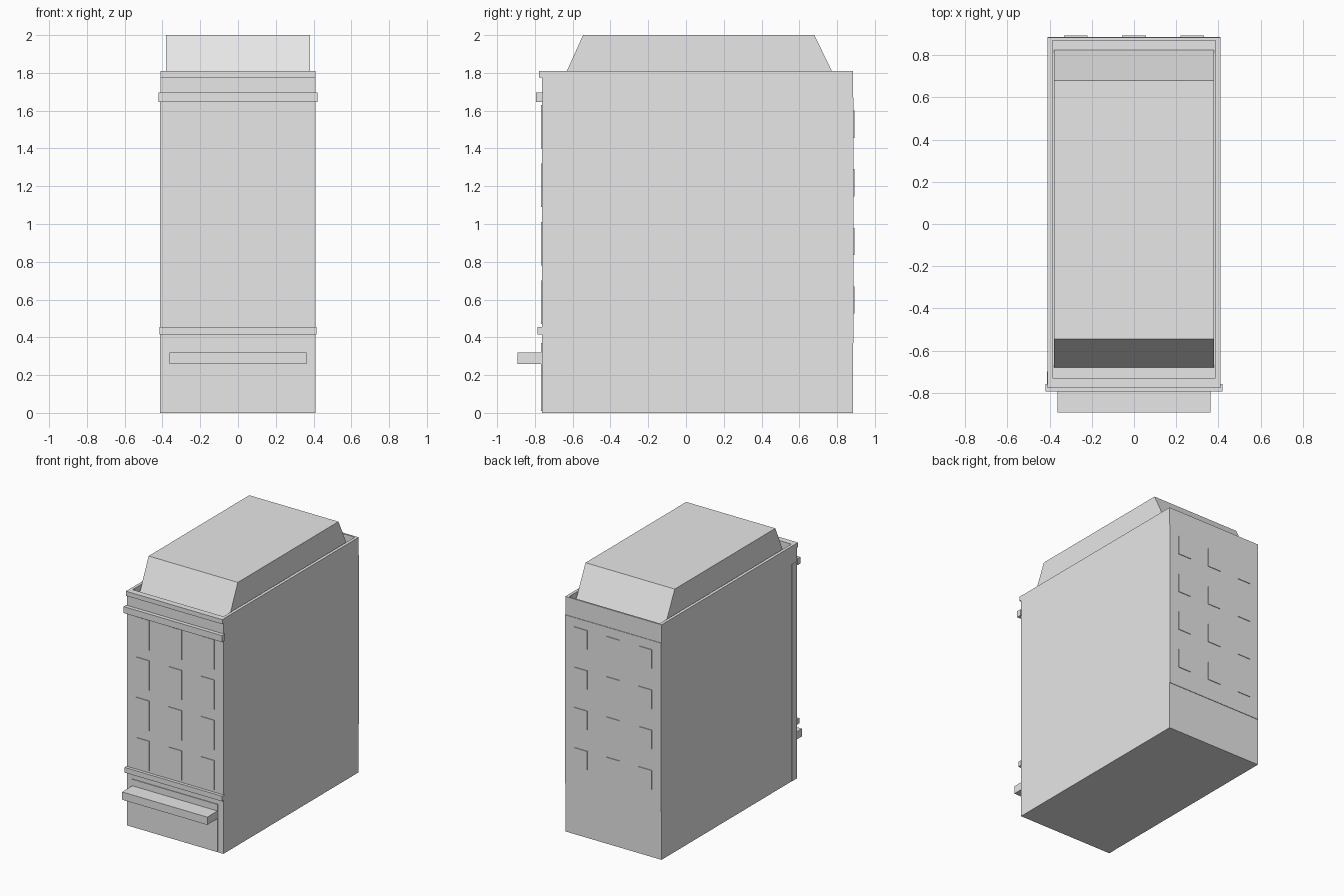
import bpy
import bmesh

cube = bpy.data.objects.get("Cube")
if cube:
    bpy.data.objects.remove(cube, do_unlink=True)

grey = bpy.data.materials.new("plain grey")
grey.use_nodes = True
grey.diffuse_color = (0.8, 0.8, 0.8, 1)
grey.node_tree.nodes["Principled BSDF"].inputs["Base Color"].default_value = (0.8, 0.8, 0.8, 1)

W = 0.41                      # half width of the building
FRONT, BACK = -0.763, 0.883   # wall planes
TOP, DECK = 1.81, 1.70        # parapet top and roof deck


def finish(name, bm):
    mesh = bpy.data.meshes.new(name)
    bmesh.ops.recalc_face_normals(bm, faces=bm.faces)
    bm.to_mesh(mesh)
    bm.free()
    mesh.materials.append(grey)
    obj = bpy.data.objects.new(name, mesh)
    bpy.context.collection.objects.link(obj)
    return obj


def box(name, x, y, z):
    """Box from (low, high) pairs on each axis."""
    bm = bmesh.new()
    bmesh.ops.create_cube(bm, size=1)
    for v in bm.verts:
        v.co = [pair[c > 0] for pair, c in zip((x, y, z), v.co)]
    return finish(name, bm)


# Main block: the top is inset and sunk to leave the parapet around the deck
bm = bmesh.new()
bmesh.ops.create_cube(bm, size=1)
for v in bm.verts:
    v.co = (W if v.co.x > 0 else -W, BACK if v.co.y > 0 else FRONT, TOP if v.co.z > 0 else 0)
bm.normal_update()
top = max(bm.faces, key=lambda f: f.calc_center_median().z)
bmesh.ops.inset_individual(bm, faces=[top], thickness=0.02)
for v in top.verts:
    v.co.x = 0.387 if v.co.x > 0 else -0.387
    v.co.y = 0.87 if v.co.y > 0 else -0.73
rim = [v.co.copy() for v in top.verts]
bottom = bmesh.ops.extrude_discrete_faces(bm, faces=[top])["faces"][0]
for v in bottom.verts:
    v.co.z = DECK
finish("building_body", bm)

# Roof block with sloping front and back
bm = bmesh.new()
profile = [(-0.68, DECK), (0.825, DECK), (0.68, 2.0), (-0.545, 2.0)]
face = bm.faces.new([bm.verts.new((-0.38, y, z)) for y, z in profile])
side = bmesh.ops.extrude_face_region(bm, geom=[face])["geom"]
bmesh.ops.translate(bm, vec=(0.76, 0, 0), verts=[g for g in side if isinstance(g, bmesh.types.BMVert)])
finish("sloped_roof", bm)

# Mouldings and canopy on the front
for name, half, depth, z in [
    ("parapet_moulding", 0.411, 0.778, (1.775, TOP)),
    ("cornice", 0.42, 0.793, (1.645, 1.695)),
    ("shop_cornice", 0.415, 0.787, (0.415, 0.455)),
    ("shop_canopy", 0.363, 0.892, (0.26, 0.32)),
]:
    box(name, (-half, half), (-depth, FRONT + 0.005), z)

# Shop front, corner strip and back panel
box("shop_front", (-0.365, 0.365), (FRONT - 0.005, FRONT + 0.005), (0.01, 0.37))
box("corner_strip", (-W - 0.002, -W + 0.002), (FRONT, -0.70), (0, 1.67))
box("back_panel", (-W, W), (BACK - 0.004, BACK + 0.004), (0.37, 1.67))

# Window plates, three columns by four rows on front and back
for row in range(4):
    for col in (-1, 0, 1):
        cx, drop = col * 0.276, row * 0.31
        span = (cx - 0.056, cx + 0.056)
        box("front_window", span, (FRONT - 0.005, FRONT + 0.003), (1.40 - drop, 1.63 - drop))
        box("back_window", span, (BACK + 0.002, BACK + 0.009), (1.455 - drop, 1.60 - drop))
